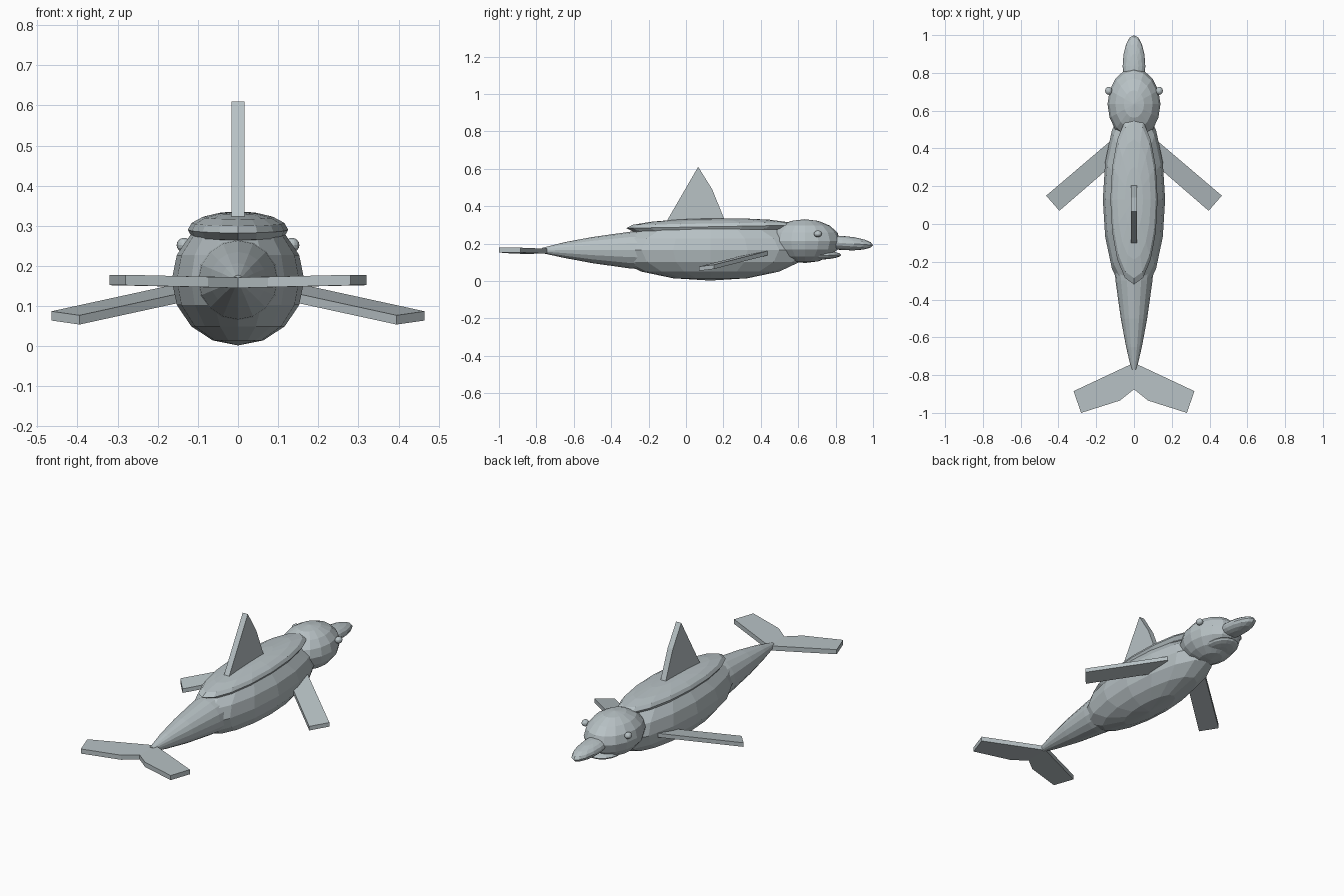
import bpy, bmesh, math
from mathutils import Matrix, Vector

if "Cube" in bpy.data.objects:
    bpy.data.objects.remove(bpy.data.objects["Cube"])

grey = bpy.data.materials.new("blue_grey_skin")
grey.diffuse_color = (0.48, 0.54, 0.56, 1)
grey.use_nodes = True
grey.node_tree.nodes["Principled BSDF"].inputs["Base Color"].default_value = grey.diffuse_color


def finish(name, bm):
    bmesh.ops.recalc_face_normals(bm, faces=bm.faces[:])
    mesh = bpy.data.meshes.new(name)
    bm.to_mesh(mesh)
    bm.free()
    mesh.materials.append(grey)
    obj = bpy.data.objects.new(name, mesh)
    bpy.context.collection.objects.link(obj)
    return obj


def ellipsoid(name, centre, radii, tilt=0, segments=16, rings=8):
    bm = bmesh.new()
    m = (Matrix.Translation(centre) @ Matrix.Rotation(math.radians(tilt), 4, 'X')
         @ Matrix.Diagonal((*radii, 1)))
    bmesh.ops.create_uvsphere(bm, u_segments=segments, v_segments=rings, radius=1, matrix=m)
    return finish(name, bm)


def plate(name, outline, offset):
    """Flat outline thickened along the offset vector."""
    bm = bmesh.new()
    face = bm.faces.new([bm.verts.new(p) for p in outline])
    ext = bmesh.ops.extrude_face_region(bm, geom=[face], use_keep_orig=True)
    moved = [g for g in ext['geom'] if isinstance(g, bmesh.types.BMVert)]
    bmesh.ops.translate(bm, verts=moved, vec=Vector(offset))
    return finish(name, bm)


# Body, back ridge and head
ellipsoid("body", (0, 0.13, 0.165), (0.165, 0.52, 0.163))
ellipsoid("back_ridge", (0, 0.13, 0.290), (0.125, 0.45, 0.045), tilt=1)
ellipsoid("head", (0, 0.635, 0.213), (0.14, 0.19, 0.117))

# Beak and lower jaw
ellipsoid("beak", (0, 0.835, 0.203), (0.06, 0.165, 0.038), tilt=-4)
ellipsoid("lower_jaw", (0, 0.72, 0.136), (0.085, 0.11, 0.022), tilt=2)

# Tapering tail stock
bm = bmesh.new()
sides, rings = 16, []
for y, r, z in [(-0.77, 0.014, 0.163), (-0.65, 0.042, 0.165), (-0.5, 0.07, 0.165),
                (-0.3, 0.098, 0.165), (-0.2, 0.105, 0.165)]:
    rings.append([bm.verts.new((r * math.cos(a), y, z + r * math.sin(a)))
                  for a in (2 * math.pi * i / sides for i in range(sides))])
for lower, upper in zip(rings, rings[1:]):
    for i in range(sides):
        j = (i + 1) % sides
        bm.faces.new((lower[i], lower[j], upper[j], upper[i]))
bm.faces.new(rings[0])
bm.faces.new(rings[-1])
finish("tail_stock", bm)

# Dorsal fin
plate("dorsal_fin", [(-0.016, y, z) for y, z in
                     [(-0.12, 0.285), (-0.1, 0.325), (0.065, 0.61), (0.14, 0.49),
                      (0.205, 0.33), (0.215, 0.285)]], (0.032, 0, 0))

# Paired parts: eyes, side flippers and tail flukes
for side, s in (("left", -1), ("right", 1)):
    ellipsoid(side + "_eye", (s * 0.134, 0.705, 0.252), (0.019, 0.021, 0.018))
    plate(side + "_flipper", [(s * 0.465, 0.15, 0.087), (s * 0.395, 0.07, 0.077),
                              (s * 0.06, 0.36, 0.15), (s * 0.13, 0.435, 0.16)],
          (0, 0, -0.023))
    plate(side + "_fluke", [(0, -0.735, 0.172), (s * 0.32, -0.885, 0.178),
                            (s * 0.28, -1.0, 0.178), (s * 0.075, -0.935, 0.173),
                            (0, -0.875, 0.171)], (0, 0, -0.026))
